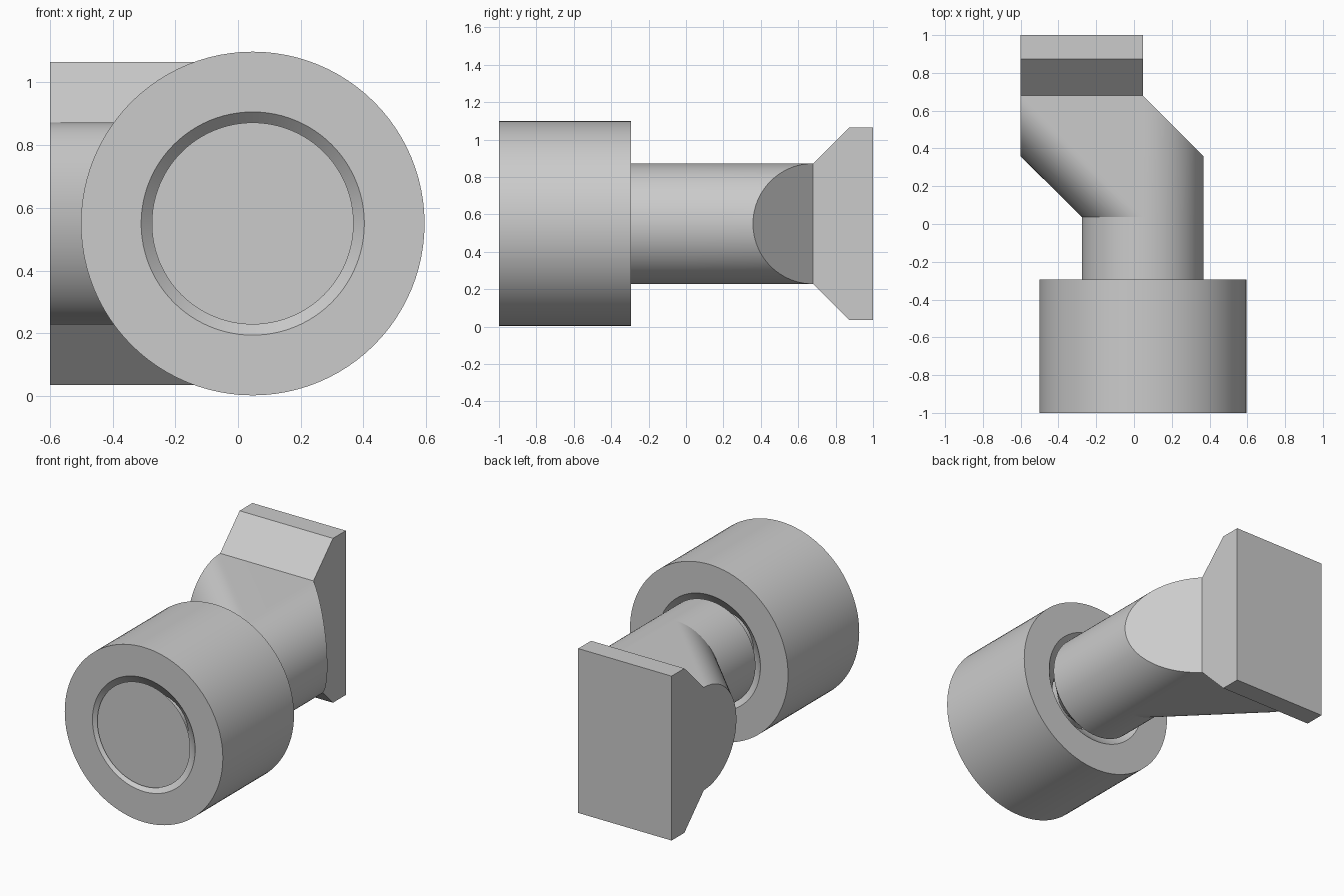
import bpy, bmesh, math
from mathutils import Matrix, Vector

if "Cube" in bpy.data.objects:
    bpy.data.objects.remove(bpy.data.objects["Cube"])

AXIS_X, AXIS_Z = 0.047, 0.55      # shaft axis, running along y
SHAFT_R, HOLE_R, RING_R = 0.322, 0.356, 0.548
FRONT, RING_BACK = -1.0, -0.295
BEND, PLATE_Y, LEFT_X = 0.036, 0.68, -0.60
SEGMENTS = 96

grey = bpy.data.materials.new("plain grey")
grey.use_nodes = True
grey.diffuse_color = (0.6, 0.6, 0.6, 1)
grey.node_tree.nodes["Principled BSDF"].inputs["Base Color"].default_value = (0.6, 0.6, 0.6, 1)


def finish(name, bm):
    bmesh.ops.recalc_face_normals(bm, faces=bm.faces)
    mesh = bpy.data.meshes.new(name)
    bm.to_mesh(mesh)
    bm.free()
    mesh.materials.append(grey)
    obj = bpy.data.objects.new(name, mesh)
    bpy.context.collection.objects.link(obj)
    bpy.ops.object.select_all(action='DESELECT')
    obj.select_set(True)
    bpy.context.view_layer.objects.active = obj
    bpy.ops.object.shade_smooth_by_angle(angle=math.radians(30))
    return obj


def lathe(name, profile, closed):
    """Spin (radius, y) points about the shaft axis."""
    bm = bmesh.new()
    verts = [bm.verts.new((AXIS_X + r, y, AXIS_Z)) for r, y in profile]
    edges = [bm.edges.new(pair) for pair in zip(verts, verts[1:])]
    if closed:
        edges.append(bm.edges.new((verts[-1], verts[0])))
    bmesh.ops.spin(bm, geom=verts + edges, cent=(AXIS_X, 0, AXIS_Z), axis=(0, 1, 0),
                   angle=math.tau, steps=SEGMENTS, use_merge=True)
    bmesh.ops.remove_doubles(bm, verts=bm.verts, dist=1e-5)
    return finish(name, bm)


# Collar with a hole that narrows from both ends
waist = 0.16
lathe("collar", [(RING_R, FRONT), (RING_R, RING_BACK), (HOLE_R, RING_BACK),
                 (HOLE_R - waist, RING_BACK - waist), (HOLE_R - waist, FRONT + waist),
                 (HOLE_R, FRONT)], True)

# Shaft with a matching waist, captive in the collar
lathe("shaft", [(0, FRONT), (SHAFT_R, FRONT), (SHAFT_R - waist, FRONT + waist),
                (SHAFT_R - waist, RING_BACK - waist), (SHAFT_R, RING_BACK),
                (SHAFT_R, BEND), (0, BEND)], False)

# Offset neck: hull of the shaft circle, the left end arc and the mitred right arc
bm = bmesh.new()
for i in range(SEGMENTS):
    a = math.tau * i / SEGMENTS
    bm.verts.new((AXIS_X + SHAFT_R * math.sin(a), BEND, AXIS_Z + SHAFT_R * math.cos(a)))
for i in range(SEGMENTS // 2 + 1):
    a = math.tau * i / SEGMENTS
    s, z = SHAFT_R * math.sin(a), AXIS_Z + SHAFT_R * math.cos(a)
    bm.verts.new((LEFT_X, PLATE_Y - s, z))
    bm.verts.new((AXIS_X + s, PLATE_Y - s, z))
bmesh.ops.convex_hull(bm, input=bm.verts)
bmesh.ops.dissolve_limit(bm, angle_limit=math.radians(0.3), verts=bm.verts, edges=bm.edges)
finish("offset_neck", bm)

# Flared mounting plate
bm = bmesh.new()
half = [(PLATE_Y, SHAFT_R), (0.873, 0.515), (1.0, 0.515)]
outline = half + [(y, -h) for y, h in reversed(half)]
face = bm.faces.new([bm.verts.new((LEFT_X, y, AXIS_Z + h)) for y, h in outline])
geom = bmesh.ops.extrude_face_region(bm, geom=[face])["geom"]
bmesh.ops.translate(bm, vec=(AXIS_X - LEFT_X, 0, 0),
                    verts=[v for v in geom if isinstance(v, bmesh.types.BMVert)])
finish("mounting_plate", bm)
